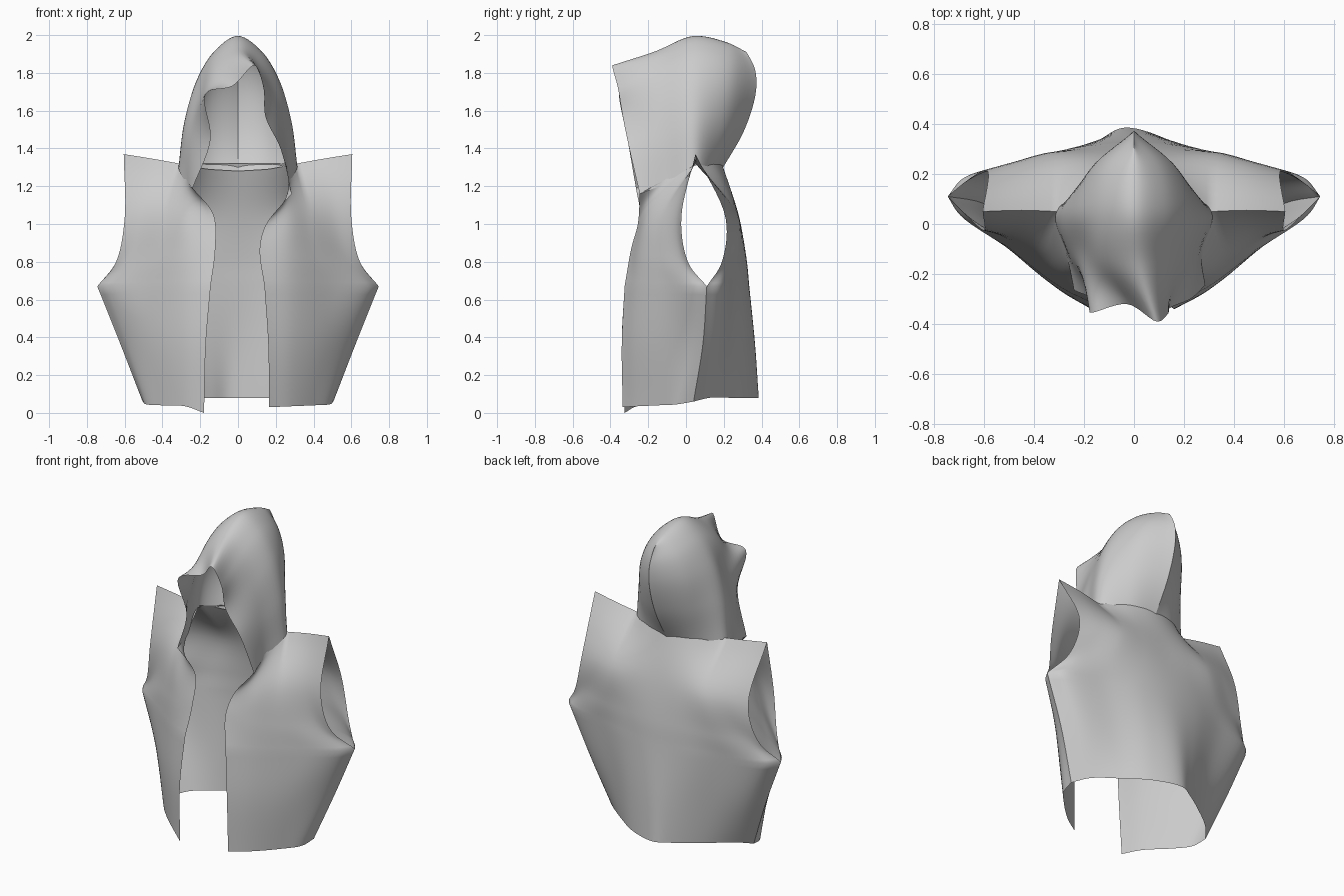
import bpy
from mathutils import Vector


def spline(pts, n):
    """Centripetal smooth curve through the points, n steps per span."""
    p = [Vector(q) for q in pts]
    p = [2 * p[0] - p[1]] + p + [2 * p[-1] - p[-2]]
    k = [max((b - a).length, 1e-4) ** 0.5 for a, b in zip(p, p[1:])]
    out = []
    for i in range(1, len(p) - 2):
        a, b, c, d = p[i - 1:i + 3]
        ka, kb, kc = k[i - 1:i + 2]
        m1 = kb * ((b - a) / ka - (c - a) / (ka + kb)) + (c - b)
        m2 = kb * ((d - c) / kc - (d - b) / (kb + kc)) + (c - b)
        for s in range(n):
            t = s / n
            out.append(b * (2 * t ** 3 - 3 * t * t + 1) + m1 * (t ** 3 - 2 * t * t + t)
                       + c * (3 * t * t - 2 * t ** 3) + m2 * (t ** 3 - t * t))
    return out + [p[-2]]


def cornered(pts, n, corners):
    """Spline broken sharply at the given point indices."""
    out, ends = [], [0] + list(corners) + [len(pts) - 1]
    for a, b in zip(ends, ends[1:]):
        out = out[:-1] + spline(pts[a:b + 1], n)
    return out


def cloth(name, rows, corners=(), breaks=(), n=7):
    """Smooth sheet through a coarse grid: corners break the last row,
    breaks are row numbers where the columns may kink."""
    fine = [spline(r, n) for r in rows[:-1]] + [cornered(rows[-1], n, corners)]
    cols = [cornered(c, n, [b * 1 for b in breaks]) for c in zip(*fine)]
    h = len(cols[0])
    verts = [v for c in cols for v in c]
    faces = [(i * h + j, (i + 1) * h + j, (i + 1) * h + j + 1, i * h + j + 1)
             for i in range(len(cols) - 1) for j in range(h - 1)]
    me = bpy.data.meshes.new(name)
    me.from_pydata(verts, [], faces)
    me.polygons.foreach_set("use_smooth", [True] * len(faces))
    ob = bpy.data.objects.new(name, me)
    bpy.context.collection.objects.link(ob)
    return ob


def flip(pts):
    return [(-x, y, z) for x, y, z in pts]


# Front panels: rows from hem to shoulder, opening edge to side / armhole
front = [
    [(.165, -.335, .03), (.28, -.26, .035), (.4, -.15, .04), (.485, -.05, .045), (.505, .04, .06)],
    [(.16, -.34, .37), (.29, -.27, .37), (.45, -.14, .37), (.585, .01, .37), (.625, .09, .37)],
    [(.14, -.325, .67), (.29, -.255, .67), (.5, -.1, .67), (.695, .035, .67), (.745, .11, .67)],
    [(.115, -.29, .87), (.27, -.245, .85), (.43, -.135, .83), (.57, -.03, .82), (.645, .01, .8)],
    [(.15, -.255, 1.0), (.27, -.21, 1.03), (.38, -.11, 1.07), (.49, -.05, 1.07), (.6, -.025, 1.03)],
    [(.285, -.245, 1.16), (.27, -.12, 1.23), (.31, .05, 1.32), (.45, .055, 1.345), (.605, .05, 1.37)],
]
cloth("front_panel_right", front, [2], [2])

# The left panel hangs with a slightly different opening edge
left_edge = [(.18, -.325, 0), (.17, -.34, .37), (.145, -.325, .67),
             (.12, -.285, .87), (.13, -.245, 1.05), (.24, -.265, 1.19)]
cloth("front_panel_left", [flip([e] + r[1:])[::-1] for e, r in zip(left_edge, front)], [2], [2])

# Back panel: rows from hem to shoulder, side to centre, then mirrored
back = [
    [(.505, .04, .06), (.43, .125, .08), (.29, .235, .08), (.14, .335, .08), (-.04, .385, .08)],
    [(.625, .09, .37), (.54, .17, .37), (.34, .25, .37), (.16, .33, .37), (-.02, .365, .37)],
    [(.745, .11, .67), (.68, .185, .67), (.42, .255, .67), (.2, .315, .67), (0, .335, .67)],
    [(.645, .19, .8), (.56, .22, .81), (.38, .275, .81), (.18, .31, .82), (0, .32, .82)],
    [(.585, .21, 1.03), (.46, .24, 1.05), (.32, .27, 1.05), (.16, .275, 1.06), (0, .275, 1.06)],
    [(.605, .05, 1.37), (.45, .055, 1.345), (.31, .05, 1.32), (.16, .155, 1.32), (0, .19, 1.32)],
]
cloth("back_panel", [r + flip(r[:-1])[::-1] for r in back], [2, 6], [2])

# Hood: draped uneven rim, then arches from right neck to crown, mirrored
rim = [(.285, -.245, 1.16), (.225, -.3, 1.4), (.145, -.335, 1.57), (.135, -.36, 1.72),
       (.09, -.39, 1.84),
       (-.03, -.32, 1.73), (-.17, -.355, 1.69), (-.145, -.31, 1.45), (-.24, -.265, 1.19)]
arches = [
    [(.27, -.12, 1.21), (.25, -.13, 1.45), (.2, -.14, 1.66), (.12, -.15, 1.83), (.02, -.16, 1.915)],
    [(.31, .05, 1.31), (.28, .05, 1.55), (.215, .05, 1.77), (.12, .05, 1.92), (0, .04, 1.995)],
    [(.16, .15, 1.29), (.18, .2, 1.52), (.165, .225, 1.73), (.1, .23, 1.88), (0, .22, 1.96)],
    [(0, .185, 1.28), (0, .31, 1.5), (0, .37, 1.7), (0, .365, 1.82), (0, .32, 1.91)],
]
cloth("hood", [rim] + [a + flip(a[:-1])[::-1] for a in arches])
